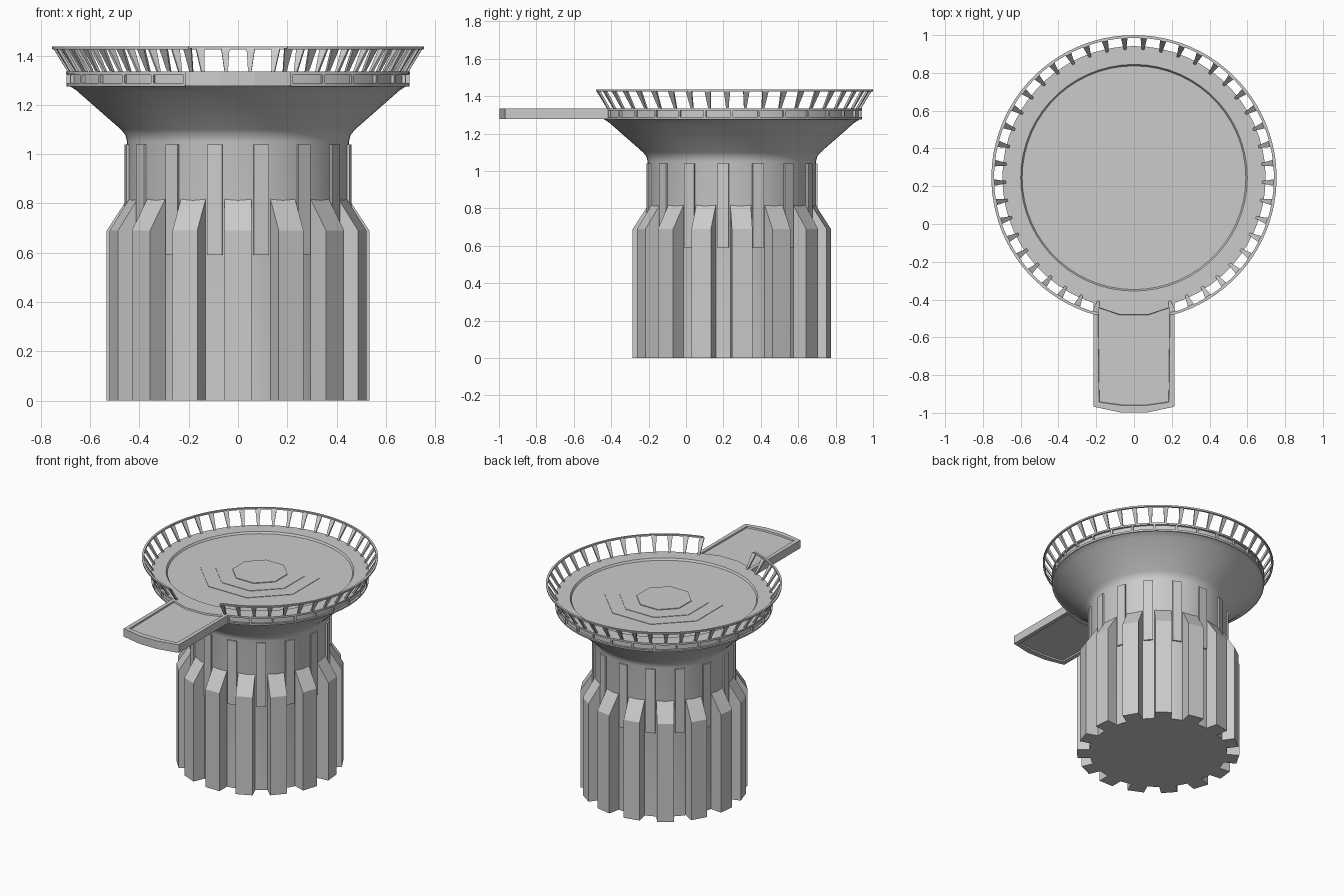
import bpy, bmesh
from math import sin, cos, radians

if "Cube" in bpy.data.objects:
    bpy.data.objects.remove(bpy.data.objects["Cube"])

CY = 0.245  # centre of the round tower in y


def place(r, t, z, a):
    """Radius r, sideways offset t, height z, angle a in degrees from the front."""
    a = radians(a)
    return (r * sin(a) + t * cos(a), CY - r * cos(a) + t * sin(a), z)


def finish(bm, name, smooth=False):
    bmesh.ops.remove_doubles(bm, verts=bm.verts, dist=1e-5)
    bmesh.ops.recalc_face_normals(bm, faces=bm.faces)
    me = bpy.data.meshes.new(name)
    bm.to_mesh(me)
    bm.free()
    ob = bpy.data.objects.new(name, me)
    bpy.context.collection.objects.link(ob)
    if smooth:
        bpy.ops.object.select_all(action='DESELECT')
        ob.select_set(True)
        bpy.context.view_layer.objects.active = ob
        bpy.ops.object.shade_smooth_by_angle(angle=radians(30))
    return ob


def lathe(name, prof, segs, a0=0, a1=360, closed=False, smooth=True):
    """Turn a (r, z) profile; a closed profile over a partial arc gets end caps."""
    bm = bmesh.new()
    rings = [[bm.verts.new(place(r, 0, z, a0 + (a1 - a0) * i / segs)) for r, z in prof]
             for i in range(segs + 1)]
    n = len(prof)
    for p, q in zip(rings, rings[1:]):
        for j in range(n if closed else n - 1):
            k = (j + 1) % n
            bm.faces.new((p[j], p[k], q[k], q[j]))
    if closed and a1 - a0 < 360:
        bm.faces.new(rings[0])
        bm.faces.new(rings[-1])
    bmesh.ops.remove_doubles(bm, verts=bm.verts, dist=1e-5)
    bmesh.ops.dissolve_degenerate(bm, edges=bm.edges, dist=1e-6)
    return finish(bm, name, smooth)


def radial_blocks(name, prof, angles):
    """Repeat a side profile of (r, z, half width) around the tower."""
    bm = bmesh.new()
    for a in angles:
        left = [bm.verts.new(place(r, -w, z, a)) for r, z, w in prof]
        right = [bm.verts.new(place(r, w, z, a)) for r, z, w in prof]
        bm.faces.new(left)
        bm.faces.new(right[::-1])
        n = len(prof)
        for j in range(n):
            k = (j + 1) % n
            bm.faces.new((left[j], right[j], right[k], left[k]))
    return finish(bm, name)


# Column, flared head and sunken deck
lathe("tower_body", [(0, 0), (0.45, 0), (0.45, 1.05), (0.457, 1.078), (0.475, 1.1),
                     (0.655, 1.258), (0.67, 1.268), (0.683, 1.275), (0.683, 1.325),
                     (0.697, 1.325), (0.697, 1.335), (0.6, 1.335), (0.592, 1.322),
                     (0, 1.322)], 60)

# Buttress ribs and the raised panels between them
radial_blocks("buttress_ribs", [(0.42, 0, 0.055), (0.53, 0, 0.055), (0.53, 0.69, 0.055),
                                (0.445, 0.82, 0.055), (0.42, 0.82, 0.055)],
              [24 * i for i in range(15)])
w = 0.031
radial_blocks("column_panels", [(0.43, 0.59, w), (0.459, 0.59, w), (0.459, 1.04, w),
                                (0.43, 1.04, w)], [12 + 24 * i for i in range(15)])

# Framed band round the deck edge, open at the walkway
for name, z0, z1 in (("band_lower", 1.275, 1.288), ("band_upper", 1.322, 1.335)):
    lathe(name, [(0.67, z0), (0.695, z0), (0.697, z1), (0.67, z1)], 54, 18, 342, True)
w = 0.006
radial_blocks("band_dividers", [(0.67, 1.28, w), (0.696, 1.28, w), (0.696, 1.33, w),
                                (0.67, 1.33, w)], [18 + 12 * i for i in range(28)])

# Stepped octagonal landing pad
for i, (r, z) in enumerate(((0.39, 1.325), (0.29, 1.328), (0.18, 1.333))):
    lathe("pad_step_%d" % (i + 1), [(r, 1.318), (r, z), (0, z)], 8, 22.5, 382.5, smooth=False)

# Leaning railing: tapered posts and top rail
radial_blocks("railing_posts", [(0.676, 1.33, 0.006), (0.69, 1.33, 0.006),
                                (0.75, 1.43, 0.017), (0.738, 1.43, 0.017)],
              [16 + 8 * i for i in range(42)])
lathe("top_rail", [(0.741, 1.425), (0.754, 1.425), (0.755, 1.436), (0.741, 1.436)],
      82, 15.5, 344.5, True)

# Walkway slab with recessed panels on top and underside
bm = bmesh.new()
xs = (-0.215, -0.07, 0.07, 0.215)
outline = [(x, -0.967 if abs(x) > 0.1 else -0.998) for x in xs]
outline += [(x, CY - (0.69 ** 2 - x * x) ** 0.5) for x in xs[::-1]]
base = bm.faces.new([bm.verts.new((x, y, 1.278)) for x, y in outline])
ext = bmesh.ops.extrude_face_region(bm, geom=[base], use_keep_orig=True)
top = [g for g in ext["geom"] if isinstance(g, bmesh.types.BMVert)]
bmesh.ops.translate(bm, verts=top, vec=(0, 0, 0.057))
bmesh.ops.recalc_face_normals(bm, faces=bm.faces)
caps = [f for f in bm.faces if abs(f.normal.z) > 0.9]
bmesh.ops.inset_individual(bm, faces=caps, thickness=0.038)
bmesh.ops.inset_individual(bm, faces=caps, thickness=0.003, depth=-0.01)
finish(bm, "walkway")
